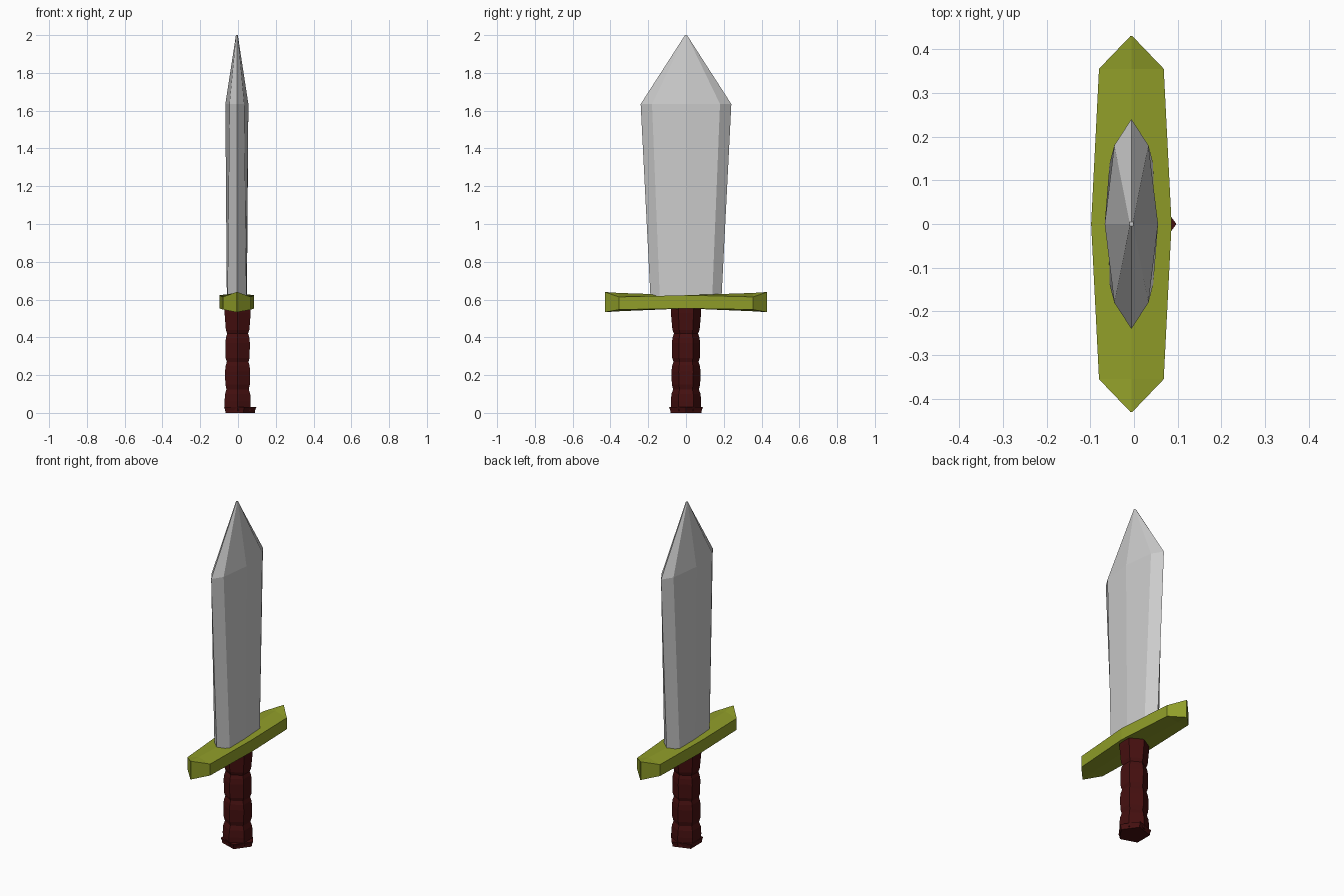
import bpy, bmesh
from math import sin, cos, pi

if "Cube" in bpy.data.objects:
    bpy.data.objects.remove(bpy.data.objects["Cube"])

CX = -0.006  # blade and guard sit slightly left because the pommel pokes out to +x


def material(name, rgb):
    m = bpy.data.materials.new(name)
    m.diffuse_color = (*rgb, 1)
    m.use_nodes = True
    m.node_tree.nodes["Principled BSDF"].inputs["Base Color"].default_value = m.diffuse_color
    return m


def loft(name, rings, mat=None):
    """Skin a stack of equal-length rings and cap both ends."""
    bm = bmesh.new()
    vr = [[bm.verts.new(p) for p in ring] for ring in rings]
    for a, b in zip(vr, vr[1:]):
        n = len(a)
        for i in range(n):
            j = (i + 1) % n
            bm.faces.new((a[i], a[j], b[j], b[i]))
    bm.faces.new(vr[0][::-1])
    bm.faces.new(vr[-1])
    bmesh.ops.recalc_face_normals(bm, faces=bm.faces[:])
    me = bpy.data.meshes.new(name)
    bm.to_mesh(me)
    bm.free()
    ob = bpy.data.objects.new(name, me)
    bpy.context.collection.objects.link(ob)
    if mat:
        me.materials.append(mat)
    return ob


def polygon(n, r, z, start=0.0, cx=0.0):
    return [(cx + r * cos(start + 2 * pi * i / n), r * sin(start + 2 * pi * i / n), z)
            for i in range(n)]


def blade_ring(z, edge, bevel_y, bevel_x, mid_x):
    half = [(0, -edge), (bevel_x, -bevel_y), (mid_x, 0), (bevel_x, bevel_y)]
    pts = half + [(-x, -y) for x, y in half]
    return [(CX + x, y, z) for x, y in pts]


gold = material("olive_gold", (0.28, 0.34, 0.022))
leather = material("dark_red", (0.06, 0.005, 0.005))

# Blade: bevelled, widening towards the shoulder, then a point
loft("blade", [
    blade_ring(0.59, 0.187, 0.138, 0.050, 0.053),
    blade_ring(1.635, 0.240, 0.180, 0.039, 0.061),
    blade_ring(2.0, 0.005, 0.004, 0.004, 0.005),
])

# Crossguard: rings across x, pointed ends that flare up and down
def guard_ring(y, w, low, high, mid_low, mid_high):
    return [(CX - w, y, low), (CX, y, mid_low), (CX + w, y, low),
            (CX + w, y, high), (CX, y, mid_high), (CX - w, y, high)]


side = [(0.43, 0.002, 0.533, 0.640, 0.533, 0.640),
        (0.355, 0.074, 0.547, 0.614, 0.538, 0.635)]
middle = [(0.0, 0.092, 0.553, 0.623, 0.555, 0.623)]
loft("crossguard",
     [guard_ring(-s[0], *s[1:]) for s in side]
     + [guard_ring(*m) for m in middle]
     + [guard_ring(*s) for s in reversed(side)], gold)

# Grip: six-sided with three grooves
grip = [(0.01, 0.078), (0.06, 0.080), (0.10, 0.077), (0.125, 0.068),
        (0.15, 0.075), (0.22, 0.077), (0.25, 0.073), (0.27, 0.066),
        (0.29, 0.073), (0.37, 0.075), (0.40, 0.071), (0.42, 0.064),
        (0.44, 0.072), (0.53, 0.080), (0.57, 0.080)]
loft("grip", [polygon(6, r, z, pi / 2, -0.002) for z, r in grip], leather)

# Pommel: thin flared five-sided cap
loft("pommel", [polygon(5, r, z, 0, 0.003) for z, r in
                [(0.0, 0.086), (0.012, 0.087), (0.030, 0.094)]], leather)
